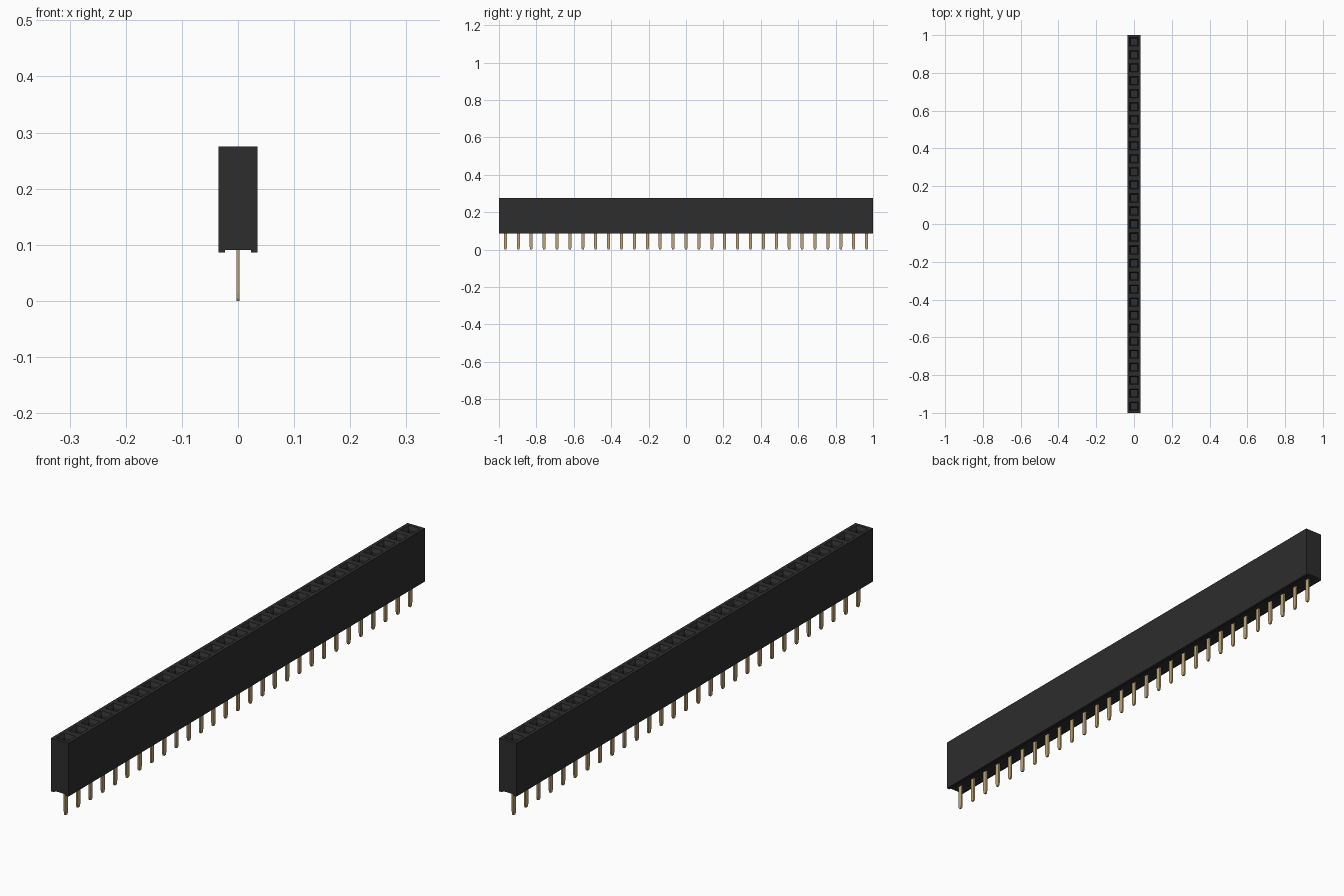
import bpy, bmesh
from mathutils import Vector

if "Cube" in bpy.data.objects:
    bpy.data.objects.remove(bpy.data.objects["Cube"], do_unlink=True)

COUNT = 29
PITCH = 2.0 / COUNT
HALF = PITCH / 2
Z_LOW, Z_NOTCH, Z_TOP = 0.086, 0.091, 0.275


def material(name, rgb):
    m = bpy.data.materials.new(name)
    m.use_nodes = True
    color = (*rgb, 1.0)
    m.diffuse_color = color
    m.node_tree.nodes["Principled BSDF"].inputs["Base Color"].default_value = color
    return m


def finish(bm, name, mat):
    bmesh.ops.recalc_face_normals(bm, faces=bm.faces)
    mesh = bpy.data.meshes.new(name)
    bm.to_mesh(mesh)
    bm.free()
    mesh.materials.append(mat)
    obj = bpy.data.objects.new(name, mesh)
    bpy.context.collection.objects.link(obj)
    return obj


black = material("black plastic", (0.026, 0.026, 0.026))
gold = material("gold contact", (0.52, 0.39, 0.19))

# Housing: notched profile swept along y, one segment per socket
profile = [(-HALF, Z_LOW), (-0.023, Z_LOW), (-0.023, Z_NOTCH), (0.023, Z_NOTCH),
           (0.023, Z_LOW), (HALF, Z_LOW), (HALF, Z_TOP), (-HALF, Z_TOP)]
bm = bmesh.new()
rings = [[bm.verts.new((x, -1 + i * PITCH, z)) for x, z in profile]
         for i in range(COUNT + 1)]
top_faces = []
for a, b in zip(rings, rings[1:]):
    for k in range(len(profile)):
        n = (k + 1) % len(profile)
        face = bm.faces.new((a[k], a[n], b[n], b[k]))
        if k == 6:
            top_faces.append(face)
bm.faces.new(rings[0])
bm.faces.new(rings[-1])
bmesh.ops.recalc_face_normals(bm, faces=bm.faces)

# Sockets: square opening, sloped lead-in, then a straight shaft
bmesh.ops.inset_individual(bm, faces=top_faces, thickness=0.0165)
bmesh.ops.inset_individual(bm, faces=top_faces, thickness=0.0085, depth=-0.012)
shaft = bmesh.ops.extrude_discrete_faces(bm, faces=top_faces)["faces"]
bmesh.ops.translate(bm, vec=Vector((0, 0, -0.12)),
                    verts=[v for f in shaft for v in f.verts])
finish(bm, "socket_housing", black)

# Pins: flat blades with tapered tips, rising into the sockets
blade = [(-0.004, 0.0), (0.004, 0.0), (0.0065, 0.004), (0.008, 0.014),
         (0.008, 0.165), (-0.008, 0.165), (-0.008, 0.014), (-0.0065, 0.004)]
pin_mesh = None
for i in range(COUNT):
    y = -1 + (i + 0.5) * PITCH
    name = f"contact_pin_{i + 1:02d}"
    if pin_mesh is None:
        bm = bmesh.new()
        face = bm.faces.new([bm.verts.new((-0.003, py, pz)) for py, pz in blade])
        ext = bmesh.ops.extrude_face_region(bm, geom=[face])["geom"]
        bmesh.ops.translate(bm, vec=Vector((0.006, 0, 0)),
                            verts=[g for g in ext if isinstance(g, bmesh.types.BMVert)])
        pin = finish(bm, name, gold)
        pin_mesh = pin.data
    else:
        pin = bpy.data.objects.new(name, pin_mesh)
        bpy.context.collection.objects.link(pin)
    pin.location.y = y
